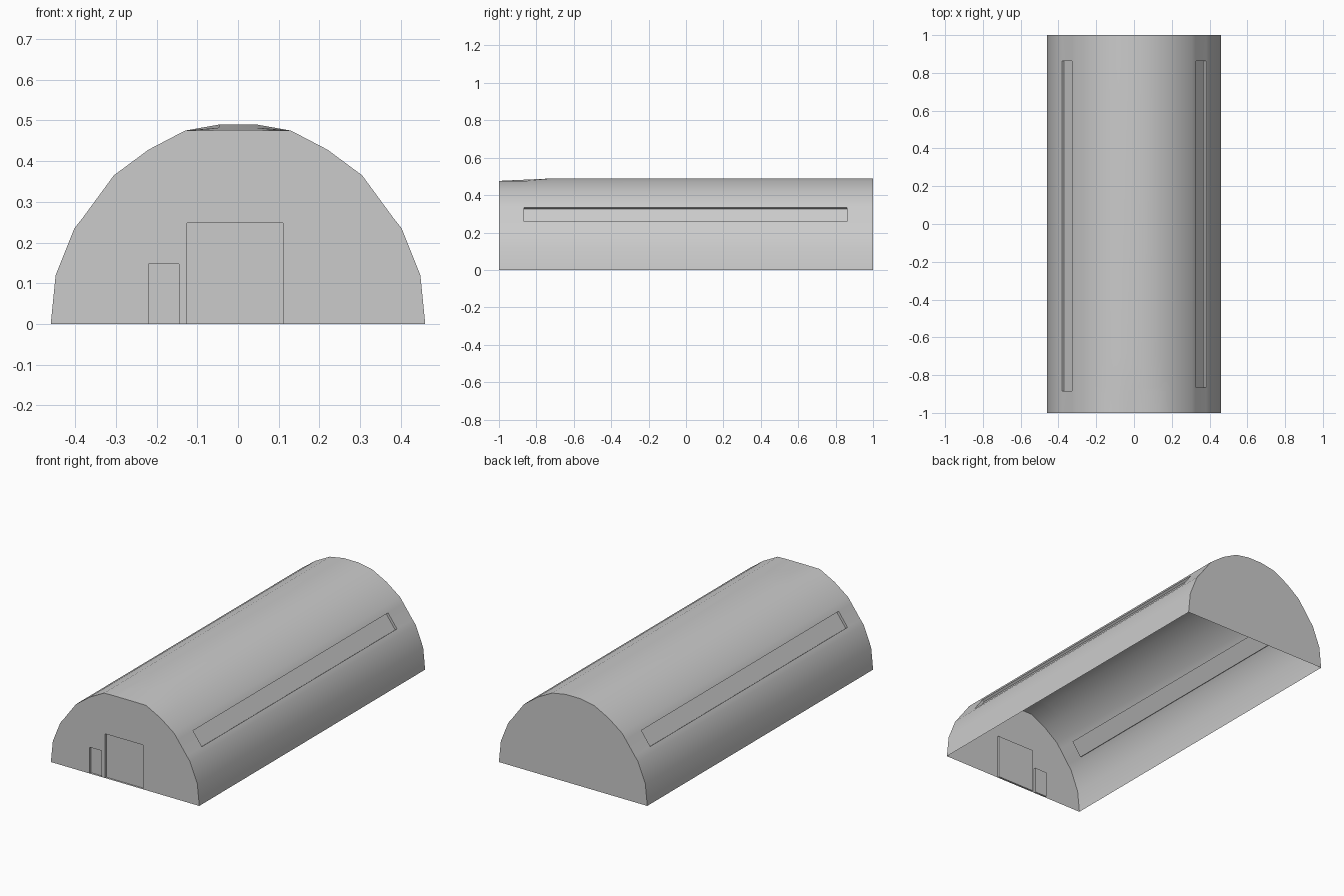
import bpy
from mathutils import Vector

cube = bpy.data.objects.get("Cube")
if cube:
    bpy.data.objects.remove(cube, do_unlink=True)

grey = bpy.data.materials.new("plain grey")
grey.use_nodes = True
grey.diffuse_color = (0.6, 0.6, 0.6, 1)
grey.node_tree.nodes["Principled BSDF"].inputs["Base Color"].default_value = (0.6, 0.6, 0.6, 1)


def make_object(name, verts, faces, smooth=False):
    mesh = bpy.data.meshes.new(name)
    mesh.from_pydata(verts, [], faces)
    mesh.materials.append(grey)
    obj = bpy.data.objects.new(name, mesh)
    bpy.context.collection.objects.link(obj)
    if smooth:
        bpy.ops.object.select_all(action="DESELECT")
        obj.select_set(True)
        bpy.context.view_layer.objects.active = obj
        bpy.ops.object.shade_smooth_by_angle(angle=0.6)
    return obj


def recess(name, corners, inward):
    """Shallow open box: corners run counter-clockwise seen from outside."""
    outer = [Vector(c) for c in corners]
    verts = outer + [c + Vector(inward) for c in outer]
    jambs = [(i, (i + 1) % 4, (i + 1) % 4 + 4, i + 4) for i in range(4)]
    make_object(name, verts, jambs + [(4, 5, 6, 7)])


# Half profile of the arch; points 3 and 4 bound the window band
half = [(0.46, 0), (0.448, 0.12), (0.402, 0.235), (0.382, 0.26), (0.327, 0.335),
        (0.305, 0.365), (0.22, 0.428), (0.13, 0.475), (0.045, 0.49)]
profile = half + [(-x, z) for x, z in reversed(half)]
n = len(profile)
BAND_LEFT, BAND_RIGHT = 3, n - 5

# Lengthwise rows; the roof dips slightly at the front end
rows = [-1, -0.885, -0.865, -0.7, 0.862, 1]
window_start = {BAND_LEFT: -0.865, BAND_RIGHT: -0.885}
window_end = 0.862


def ring(y):
    dip = 0.014 * max(0, min(1, (-0.7 - y) / 0.3))
    return [(x, y, min(z, 0.49 - dip)) for x, z in profile]


# Arched shell with the two window strips left open
shell_verts = [p for y in rows for p in ring(y)]
shell_faces = []
for j in range(len(rows) - 1):
    for i in range(n - 1):
        if i in window_start and window_start[i] <= rows[j] < window_end:
            continue
        a, b = j * n + i, (j + 1) * n + i
        shell_faces.append((a, b, b + 1, a + 1))
make_object("arched_shell", shell_verts, shell_faces, smooth=True)

# Long recessed windows
for name, i in (("left_window", BAND_LEFT), ("right_window", BAND_RIGHT)):
    (xa, za), (xb, zb) = profile[i], profile[i + 1]
    start = window_start[i]
    normal = Vector((zb - za, 0, xa - xb)).normalized()
    recess(name, [(xa, start, za), (xa, window_end, za),
                  (xb, window_end, zb), (xb, start, zb)], normal * -0.014)

# Front wall, notched along the bottom for the doors
doors = {"small_door": (-0.22, -0.145, 0.147), "large_door": (-0.125, 0.11, 0.248)}
front = ring(-1)
for x0, x1, top in doors.values():
    front += [(x0, -1, 0), (x0, -1, top), (x1, -1, top), (x1, -1, 0)]
make_object("front_wall", front, [range(len(front))])

# Recessed door panels
for name, (x0, x1, top) in doors.items():
    recess(name, [(x0, -1, 0), (x1, -1, 0), (x1, -1, top), (x0, -1, top)], (0, 0.012, 0))

# Plain back wall
make_object("back_wall", ring(1), [range(n - 1, -1, -1)])
